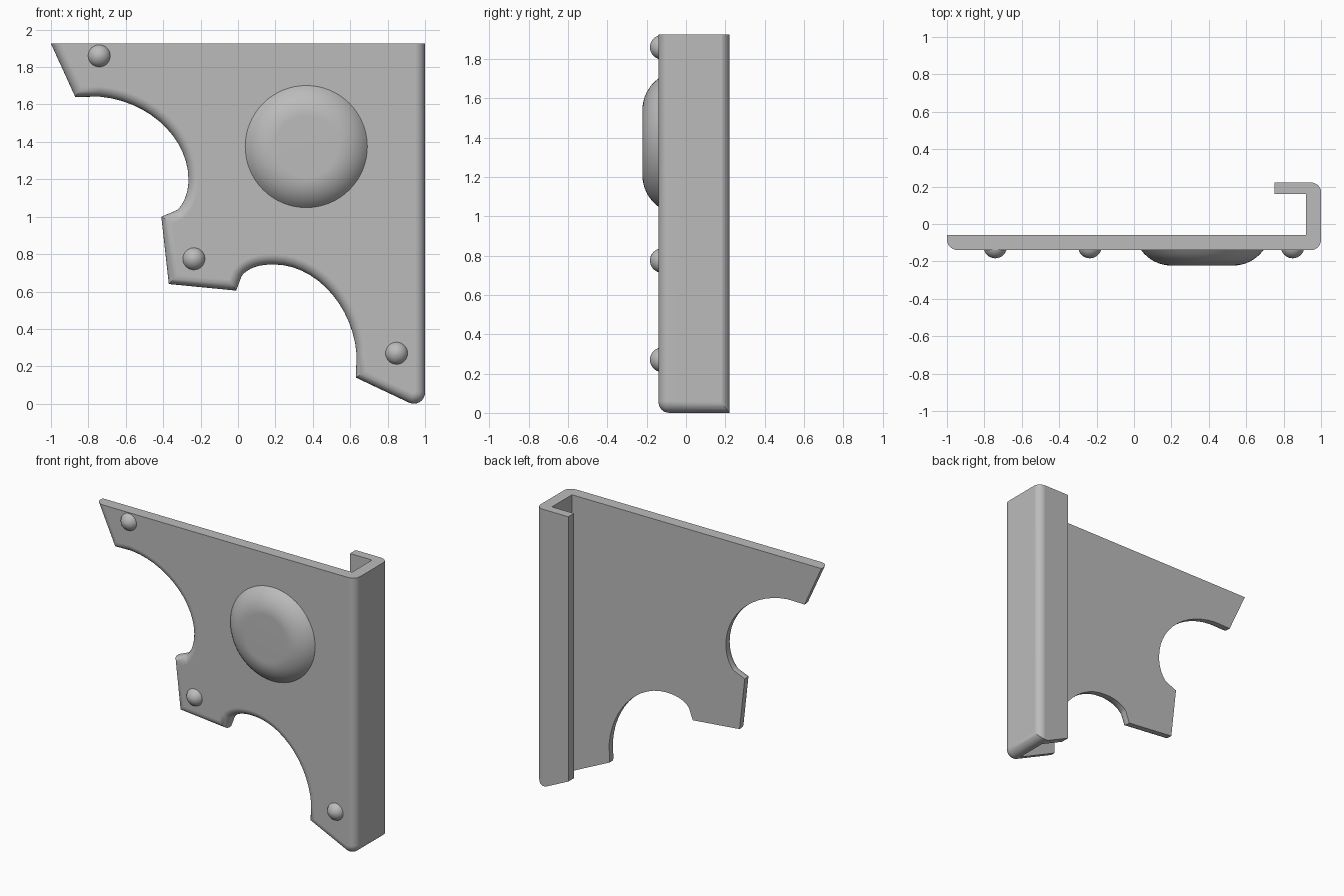
import bpy, bmesh, math
from mathutils import Vector, Matrix
from mathutils.geometry import interpolate_bezier

cube = bpy.data.objects.get("Cube")
if cube:
    bpy.data.objects.remove(cube)

TOP, FRONT, BACK_OF_PLATE, REAR = 1.925, -0.14, -0.06, 0.222
FILLET = 0.055

grey = bpy.data.materials.new("plain_grey")
grey.use_nodes = True
colour = (0.5, 0.5, 0.5, 1)
grey.diffuse_color = colour
grey.node_tree.nodes["Principled BSDF"].inputs["Base Color"].default_value = colour


def finish(bm, name):
    bmesh.ops.recalc_face_normals(bm, faces=bm.faces)
    mesh = bpy.data.meshes.new(name)
    bm.to_mesh(mesh)
    bm.free()
    mesh.materials.append(grey)
    obj = bpy.data.objects.new(name, mesh)
    bpy.context.collection.objects.link(obj)
    return obj


def activate(obj):
    bpy.ops.object.select_all(action='DESELECT')
    obj.select_set(True)
    bpy.context.view_layer.objects.active = obj


def prism(points, direction):
    bm = bmesh.new()
    face = bm.faces.new([bm.verts.new(p) for p in points])
    ext = bmesh.ops.extrude_face_region(bm, geom=[face])
    verts = [v for v in ext["geom"] if isinstance(v, bmesh.types.BMVert)]
    bmesh.ops.translate(bm, verts=verts, vec=direction)
    bmesh.ops.recalc_face_normals(bm, faces=bm.faces)
    return bm


def arc(cx, cy, radius, start, end, steps):
    angles = [math.radians(start + (end - start) * i / steps) for i in range(steps + 1)]
    return [(cx + radius * math.cos(a), cy + radius * math.sin(a)) for a in angles]


def cutout(*segments):
    """Smooth bite; samples too close to the sharp tips are dropped for the fillet."""
    pts = []
    for seg in segments:
        part = interpolate_bezier(*[Vector(p) for p in seg], 16)
        pts += part[1:] if pts else part
    inner = [p for p in pts[1:-1]
             if min((p - pts[0]).length, (p - pts[-1]).length) > 0.08]
    return [(p.x, p.y) for p in [pts[0]] + inner + [pts[-1]]]


# Front outline of the bracket: two bites and a rounded lower corner
upper_bite = cutout(
    [(-0.87, 1.64), (-0.54, 1.68), (-0.265, 1.45), (-0.265, 1.2)],
    [(-0.265, 1.2), (-0.265, 1.08), (-0.33, 1.0), (-0.41, 1.0)])
lower_bite = cutout(
    [(-0.01, 0.605), (0.0, 0.7), (0.07, 0.745), (0.19, 0.745)],
    [(0.19, 0.745), (0.45, 0.745), (0.675, 0.45), (0.63, 0.14)])
outline = ([(-1, TOP)] + upper_bite + [(-0.37, 0.64)] + lower_bite
           + arc(0.94, 0.06, 0.06, 245, 360, 8) + [(1, TOP)])
bm = prism([(x, FRONT, z) for x, z in outline], (0, 0.5, 0))

# Round the front rim everywhere except along the top
rim = [e for e in bm.edges
       if all(abs(v.co.y - FRONT) < 1e-4 for v in e.verts)
       and not all(abs(v.co.z - TOP) < 1e-4 for v in e.verts)]
bmesh.ops.bevel(bm, geom=rim, offset=FILLET, segments=6, profile=0.5,
                affect='EDGES', clamp_overlap=False)
bracket = finish(bm, "folded_bracket")

# Folded sheet plan: plate, side flange and return lip
plan = ([(-1.2, BACK_OF_PLATE), (-1.2, -0.3), (1.1, -0.3), (1.05, 0.1)]
        + arc(0.945, REAR - 0.057, 0.057, 0, 90, 8)
        + [(0.75, REAR), (0.75, 0.16), (0.92, 0.16), (0.92, BACK_OF_PLATE)])
sheet = finish(prism([(x, y, -0.2) for x, y in plan], (0, 0, 2.5)), "sheet_cutter")
sheet.hide_render = True
cut = bracket.modifiers.new("fold", 'BOOLEAN')
cut.operation = 'INTERSECT'
cut.solver = 'EXACT'
cut.object = sheet
activate(bracket)
bpy.ops.object.modifier_apply(modifier=cut.name)
bpy.data.objects.remove(sheet)


def dome(name, x, z, profile, steps):
    """Revolve (radius, y) points about the y axis."""
    bm = bmesh.new()
    verts = [bm.verts.new((r, y, 0)) for r, y in profile]
    edges = [bm.edges.new(pair) for pair in zip(verts, verts[1:])]
    bmesh.ops.spin(bm, geom=verts + edges, cent=(0, 0, 0), axis=(0, 1, 0),
                   angle=math.tau, steps=steps, use_duplicate=False)
    bmesh.ops.remove_doubles(bm, verts=bm.verts, dist=1e-4)
    bmesh.ops.translate(bm, verts=bm.verts, vec=(x, 0, z))
    return finish(bm, name)


# Large raised button with a broad rounded rim
button_profile = ([(0, -0.1), (0.325, -0.1)]
                  + arc(0.165, -0.022, 0.2, -36.2, -90, 8) + [(0, -0.222)])
parts = [bracket, dome("round_button", 0.365, 1.375, button_profile, 64)]

# Three small rivets
rivet_profile = [(0, -0.1), (0.0625, -0.1)] + arc(0, -0.121, 0.0625, 0, -90, 8)
for name, x, z in (("upper_rivet", -0.742, 1.86),
                   ("middle_rivet", -0.236, 0.775),
                   ("lower_rivet", 0.848, 0.27)):
    parts.append(dome(name, x, z, rivet_profile, 32))

# Smooth shading with crisp edges
for part in parts:
    activate(part)
    bpy.ops.object.shade_smooth_by_angle(angle=math.radians(30))
    normals = part.modifiers.new("flat_faces", 'WEIGHTED_NORMAL')
    normals.keep_sharp = True
